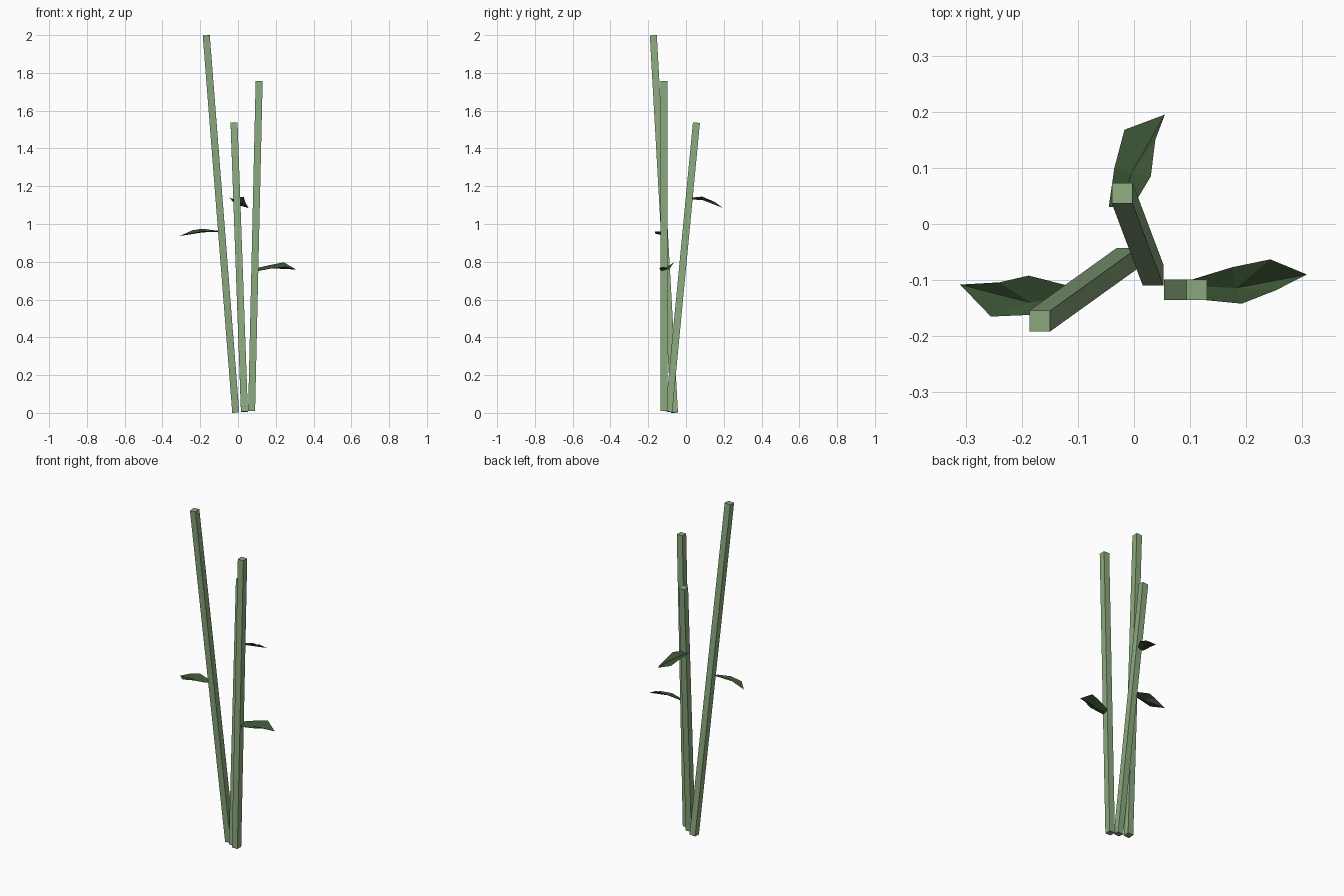
import bpy, bmesh
from mathutils import Vector, Matrix

if "Cube" in bpy.data.objects:
    bpy.data.objects.remove(bpy.data.objects["Cube"])


def material(name, rgb):
    m = bpy.data.materials.new(name)
    m.diffuse_color = (*rgb, 1)
    m.use_nodes = True
    m.node_tree.nodes["Principled BSDF"].inputs["Base Color"].default_value = m.diffuse_color
    return m


stem_green = material("stem_green", (0.26, 0.40, 0.21))
leaf_green = material("leaf_green", (0.043, 0.085, 0.034))


def finish(name, bm, mat):
    me = bpy.data.meshes.new(name)
    bm.to_mesh(me)
    bm.free()
    me.materials.append(mat)
    bpy.context.collection.objects.link(bpy.data.objects.new(name, me))


def stalk(name, bottom, top, width=0.037):
    """Square bar whose axis runs from bottom to top."""
    a, b = Vector(bottom), Vector(top)
    axis = b - a
    z = axis.normalized()
    y = z.cross(Vector((1, 0, 0))).normalized()
    x = y.cross(z)
    rot = Matrix((x, y, z)).transposed().to_4x4()
    bm = bmesh.new()
    bmesh.ops.create_cube(bm, size=1)
    size = Matrix.Diagonal((width, width, axis.length, 1))
    bm.transform(Matrix.Translation((a + b) / 2) @ rot @ size)
    finish(name, bm, stem_green)


def leaf(name, base, edge_a, mid, edge_b, tip):
    """Folded blade: two halves meeting along the central crease."""
    bm = bmesh.new()
    b, m, t = (bm.verts.new(p) for p in (base, mid, tip))
    for edge in (edge_a, edge_b):
        root, wide, far = (bm.verts.new(p) for p in edge)
        for loop in ((b, root, wide, m), (m, wide, far), (m, far, t)):
            bm.faces.new(loop)
    bmesh.ops.recalc_face_normals(bm, faces=bm.faces)
    if sum(f.normal.z for f in bm.faces) < 0:
        bmesh.ops.reverse_faces(bm, faces=bm.faces)
    finish(name, bm, leaf_green)


# Three leaning stalks
stalk("tall_stalk", (-0.012, -0.061, 0.002), (-0.168, -0.173, 1.998))
stalk("short_stalk", (0.034, -0.091, 0.006), (-0.021, 0.055, 1.536))
stalk("middle_stalk", (0.072, -0.117, 0.01), (0.112, -0.117, 1.757))

# One leaf on each stalk
leaf("left_leaf", (-0.105, -0.128, 0.958),
     [(-0.105, -0.113, 0.964), (-0.188, -0.092, 0.975), (-0.24, -0.104, 0.967)],
     (-0.185, -0.14, 0.956),
     [(-0.11, -0.142, 0.96), (-0.185, -0.162, 0.962), (-0.255, -0.165, 0.95)],
     (-0.31, -0.108, 0.936))
leaf("right_leaf", (0.095, -0.11, 0.755),
     [(0.1, -0.1, 0.767), (0.175, -0.077, 0.784), (0.243, -0.063, 0.797)],
     (0.182, -0.114, 0.765),
     [(0.11, -0.134, 0.752), (0.192, -0.142, 0.767), (0.253, -0.118, 0.773)],
     (0.308, -0.09, 0.759))
leaf("back_leaf", (-0.02, 0.03, 1.13),
     [(-0.045, 0.03, 1.14), (-0.035, 0.1, 1.128), (-0.017, 0.168, 1.105)],
     (-0.005, 0.09, 1.126),
     [(0.0, 0.035, 1.14), (0.03, 0.085, 1.145), (0.038, 0.15, 1.118)],
     (0.055, 0.195, 1.085))
